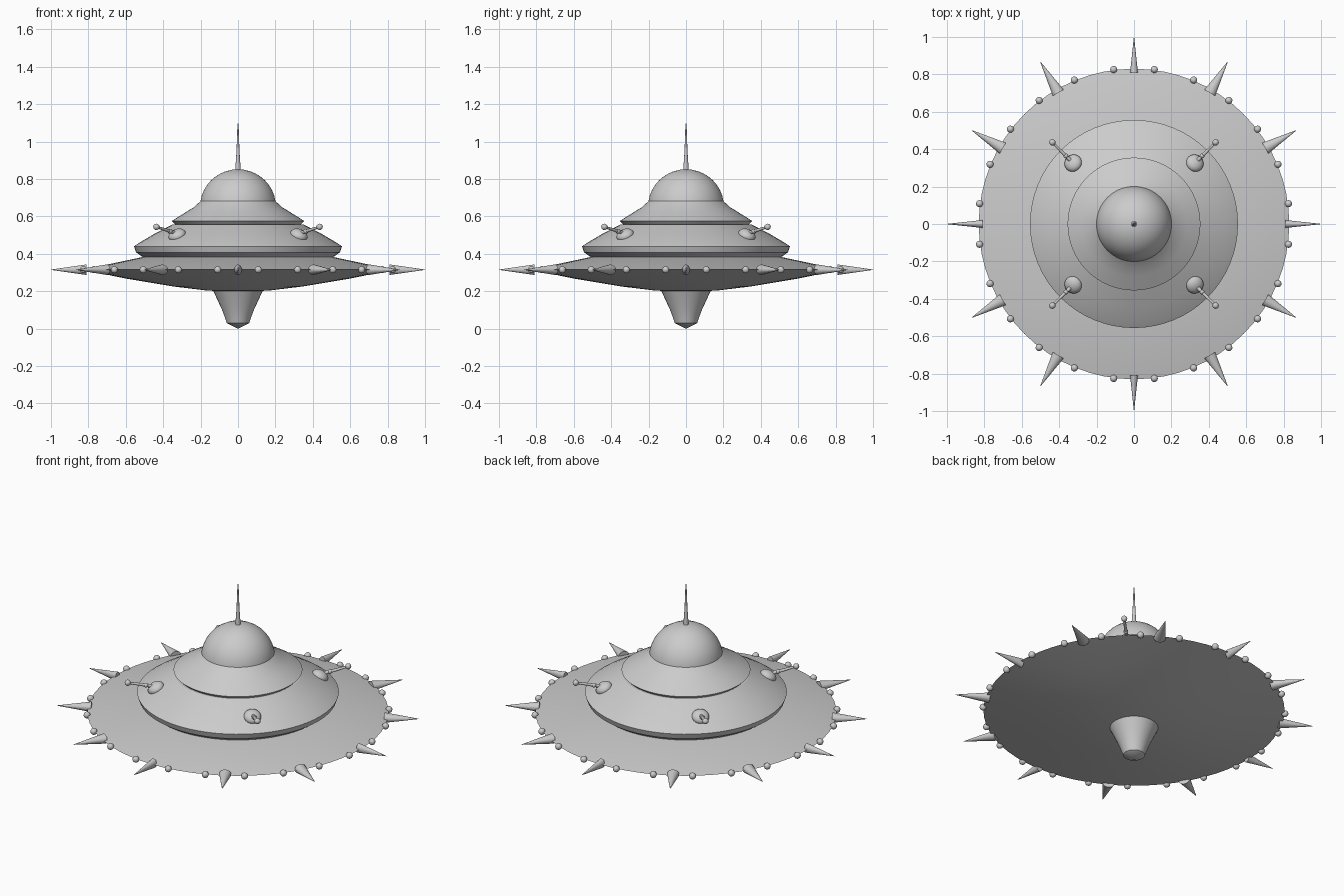
import bpy, bmesh, math
from mathutils import Vector, Matrix

if "Cube" in bpy.data.objects:
    bpy.data.objects.remove(bpy.data.objects["Cube"])

grey = bpy.data.materials.new("plain grey")
grey.diffuse_color = (0.6, 0.6, 0.6, 1)
grey.use_nodes = True
grey.node_tree.nodes["Principled BSDF"].inputs["Base Color"].default_value = grey.diffuse_color


def finish(name, bm, angle=30):
    bmesh.ops.recalc_face_normals(bm, faces=bm.faces)
    me = bpy.data.meshes.new(name)
    bm.to_mesh(me)
    bm.free()
    me.materials.append(grey)
    ob = bpy.data.objects.new(name, me)
    bpy.context.collection.objects.link(ob)
    bpy.ops.object.select_all(action='DESELECT')
    ob.select_set(True)
    bpy.context.view_layer.objects.active = ob
    bpy.ops.object.shade_smooth_by_angle(angle=math.radians(angle))
    return ob


def lathe(name, profile, sides=64, angle=20):
    """Spin (radius, height) points around z; radius 0 closes an end."""
    bm = bmesh.new()
    vs = [bm.verts.new((r, 0, z)) for r, z in profile]
    es = [bm.edges.new(p) for p in zip(vs, vs[1:])]
    bmesh.ops.spin(bm, geom=vs + es, cent=(0, 0, 0), axis=(0, 0, 1),
                   angle=math.tau, steps=sides, use_merge=True)
    bmesh.ops.remove_doubles(bm, verts=bm.verts, dist=1e-5)
    return finish(name, bm, angle)


def cone(bm, a, b, r1, r2, sides=16, squash=1.0):
    """Cone from a to b; squash scales the sideways width."""
    a, b = Vector(a), Vector(b)
    w = (b - a).normalized()
    u = Vector((0, 0, 1)).cross(w).normalized()
    v = w.cross(u)
    m = Matrix((u * squash, v, w)).transposed().to_4x4()
    m.translation = (a + b) / 2
    bmesh.ops.create_cone(bm, cap_ends=True, segments=sides, radius1=r1,
                          radius2=r2, depth=(b - a).length, matrix=m)


def ball(bm, matrix, r, seg=16):
    bmesh.ops.create_uvsphere(bm, u_segments=seg, v_segments=seg // 2,
                              radius=r, matrix=matrix)


def polar(r, deg, z):
    t = math.radians(deg)
    return Vector((r * math.cos(t), r * math.sin(t), z))


# Hull: wide saucer and two stacked tiers
lathe("saucer_disc", [(0, 0.2), (0.16, 0.203), (0.35, 0.226), (0.6, 0.268),
                      (0.83, 0.315), (0.5, 0.385), (0, 0.385)])
lathe("lower_tier", [(0, 0.37), (0.505, 0.38), (0.545, 0.408), (0.556, 0.44),
                     (0.53, 0.458), (0.45, 0.505), (0.35, 0.557), (0, 0.56)])
lathe("upper_tier", [(0, 0.545), (0.33, 0.55), (0.355, 0.575), (0.28, 0.622),
                     (0.235, 0.65), (0.2, 0.682), (0, 0.69)])

# Domed cabin with antenna
dome = [(0.203, 0.66)] + [(0.203 * math.cos(t), 0.652 + 0.2 * math.sin(t))
                          for t in [math.radians(a) for a in range(9, 90, 9)]]
lathe("cabin_dome", dome + [(0, 0.852)])
lathe("antenna", [(0, 0.83), (0.015, 0.845), (0.008, 0.95), (0.003, 1.095), (0, 1.096)], 12, 40)

# Thruster underneath
lathe("thruster_nozzle", [(0, 0.22), (0.135, 0.207), (0.115, 0.165), (0.085, 0.1),
                          (0.07, 0.06), (0.06, 0.03), (0, 0.0)], 32, 25)

# Rim spikes, slimmer on the main axes
bm = bmesh.new()
for i in range(12):
    cone(bm, polar(0.81, i * 30, 0.315), polar(1.0, i * 30, 0.315),
         0.028, 0.001, 16, 0.75 if i % 3 == 0 else 1.2)
finish("rim_spikes", bm, 40)

# Rim lamps between the spikes
bm = bmesh.new()
for i in range(24):
    ball(bm, Matrix.Translation(polar(0.833, 7.5 + 15 * i, 0.315)), 0.019)
finish("rim_lamps", bm, 60)

# Four pods, each with a ball-tipped feeler
pods, feelers = bmesh.new(), bmesh.new()
for a in (45, 135, 225, 315):
    tilt = (Matrix.Rotation(math.radians(a), 4, 'Z')
            @ Matrix.Rotation(math.radians(28), 4, 'Y'))
    ball(pods, Matrix.Translation(polar(0.46, a, 0.50)) @ tilt
         @ Matrix.Diagonal((1, 1, 0.65, 1)), 0.048, 24)
    tip = polar(0.617, a, 0.544)
    cone(feelers, polar(0.47, a, 0.511), tip, 0.011, 0.006, 10)
    ball(feelers, Matrix.Translation(polar(0.515, a, 0.521)), 0.013, 12)
    ball(feelers, Matrix.Translation(tip), 0.017)
finish("pods", pods, 60)
finish("pod_feelers", feelers, 50)
